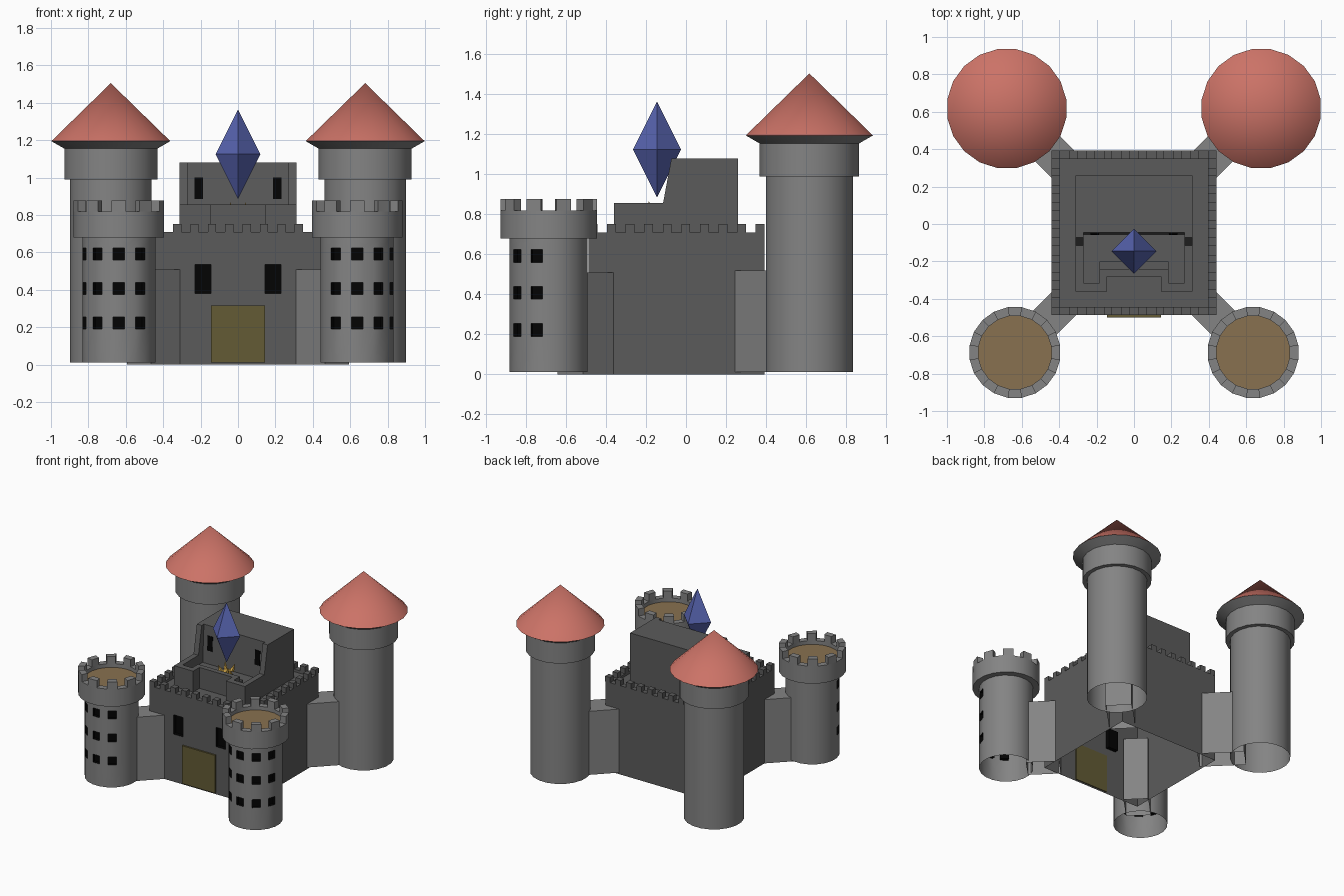
import bpy, bmesh
from math import sin, cos, pi
from mathutils import Vector

if "Cube" in bpy.data.objects:
    bpy.data.objects.remove(bpy.data.objects["Cube"])

SIDES = 20
STEP = 2 * pi / SIDES


def mat(name, rgb):
    m = bpy.data.materials.new(name)
    m.diffuse_color = (*rgb, 1)
    m.use_nodes = True
    m.node_tree.nodes["Principled BSDF"].inputs["Base Color"].default_value = m.diffuse_color
    return m


RED = mat("roof_red", (0.6, 0.17, 0.135))
BROWN = mat("floor_brown", (0.25, 0.165, 0.08))
OLIVE = mat("door_olive", (0.125, 0.105, 0.036))
BLUE = mat("gem_blue", (0.095, 0.125, 0.43))
GOLD = mat("gold", (0.7, 0.42, 0.07))
BLACK = mat("window_black", (0.001, 0.001, 0.001))
GREY = mat("tower_grey", (0.23, 0.23, 0.23))
DARK = mat("keep_grey", (0.105, 0.105, 0.105))


def finish(name, bm, mats=(GREY,), smooth=False, fix=True):
    if fix:
        bmesh.ops.recalc_face_normals(bm, faces=bm.faces)
    me = bpy.data.meshes.new(name)
    bm.to_mesh(me)
    bm.free()
    ob = bpy.data.objects.new(name, me)
    bpy.context.collection.objects.link(ob)
    for m in mats:
        me.materials.append(m)
    if smooth:
        bpy.ops.object.select_all(action='DESELECT')
        ob.select_set(True)
        bpy.context.view_layer.objects.active = ob
        bpy.ops.object.shade_smooth_by_angle()
    return ob


def prism(bm, pts, z0, z1, bottom=True):
    """Extrude an xy outline from z0 to z1."""
    lo = [bm.verts.new((x, y, z0)) for x, y in pts]
    hi = [bm.verts.new((x, y, z1)) for x, y in pts]
    if bottom:
        bm.faces.new(lo[::-1])
    bm.faces.new(hi)
    for i in range(len(pts)):
        j = (i + 1) % len(pts)
        bm.faces.new((lo[i], lo[j], hi[j], hi[i]))


def box(bm, x0, x1, y0, y1, z0, z1):
    prism(bm, [(x0, y0), (x1, y0), (x1, y1), (x0, y1)], z0, z1)


def recess(bm, faces, depth):
    """Push window faces inwards and paint them black."""
    for f in faces:
        n = f.normal.copy()
        new = bmesh.ops.extrude_face_region(bm, geom=[f])["geom"]
        bmesh.ops.translate(bm, vec=-n * depth, verts=[v for v in new if isinstance(v, bmesh.types.BMVert)])
        for c in [v for v in new if isinstance(v, bmesh.types.BMFace)]:
            for e in c.edges:
                for g in e.link_faces:
                    g.material_index = 1
        if f.is_valid:
            bm.faces.remove(f)


def lathe(bm, cx, cy, profile):
    """Spin (r, z) points; returns faces by (segment, side)."""
    rings = []
    for r, z in profile:
        if r == 0:
            rings.append([bm.verts.new((cx, cy, z))] * SIDES)
        else:
            rings.append([bm.verts.new((cx + r * cos((i - .5) * STEP), cy + r * sin((i - .5) * STEP), z))
                          for i in range(SIDES)])
    faces = {}
    for k in range(len(rings) - 1):
        a, b = rings[k], rings[k + 1]
        for i in range(SIDES):
            j = (i + 1) % SIDES
            faces[k, i] = bm.faces.new(list(dict.fromkeys((a[i], a[j], b[j], b[i]))))
    return faces


for s, side in ((-1, "left"), (1, "right")):
    # back tower with cone roof
    cx, cy = s * .68, .617
    bm = bmesh.new()
    lathe(bm, cx, cy, [(.22, .012), (.22, .99), (.252, .99), (.252, 1.155), (.322, 1.195)])
    finish("back_tower_" + side, bm, smooth=True, fix=False)
    bm = bmesh.new()
    lathe(bm, cx, cy, [(.322, 1.195), (0, 1.505)])
    finish("tower_roof_" + side, bm, (RED,), smooth=True, fix=False)

    # front tower with windows on every other face
    cx, cy = s * .637, -.687
    bm = bmesh.new()
    prof = [(.197, .012)]
    for z in (.222, .408, .592):
        prof += [(.197, z - .032), (.197, z + .032)]
    prof += [(.197, .68), (.245, .68), (.245, .82), (.197, .82), (.197, .79)]
    faces = lathe(bm, cx, cy, prof)
    bm.normal_update()
    recess(bm, [faces[k, (-5 + s * a) % SIDES] for k in (1, 3, 5) for a in (-2, 0, 2, 4)], .025)
    finish("front_tower_" + side, bm, (GREY, BLACK), smooth=True, fix=False)
    bm = bmesh.new()
    lathe(bm, cx, cy, [(.197, .79), (0, .79)])
    finish("tower_floor_" + side, bm, (BROWN,), fix=False)
    bm = bmesh.new()
    for i in range(1, SIDES, 2):
        a, b = (i - .5) * STEP, (i + .5) * STEP
        prism(bm, [(cx + r * cos(t), cy + r * sin(t))
                   for r, t in ((.197, a), (.245, a), (.245, b), (.197, b))], .82, .877)
    finish("tower_merlons_" + side, bm)

    # diagonal walls joining towers to keep, open below
    for name, p, q, w, z0, z1 in (("front", (.53, -.58), (.36, -.41), .09, 0, .51),
                                  ("back", (.6, .54), (.36, .30), .095, .012, .52)):
        p, q = Vector((s * p[0], p[1])), Vector((s * q[0], q[1]))
        d = (q - p).normalized()
        n = Vector((-d.y, d.x)) * w
        bm = bmesh.new()
        prism(bm, [p - n, q - n, q + n, p + n], z0, z1, bottom=False)
        finish(name + "_link_wall_" + side, bm)

# keep walls: open bottom, gridded front with recessed windows
X, Y0, Y1, T, TOP, ROOF = .44, -.487, .392, .044, .71, .69
bm = bmesh.new()
xs, zs = (-X, -.23, -.145, .145, .23, X), (0, .38, .535, TOP)
grid = [[bm.verts.new((x, Y0, z)) for x in xs] for z in zs]
cells = {(k, i): bm.faces.new((grid[k][i], grid[k][i + 1], grid[k + 1][i + 1], grid[k + 1][i]))
         for k in range(3) for i in range(5)}


def quad(*pts):
    bm.faces.new([bm.verts.new(p) for p in pts])


quad((X, Y0, 0), (X, Y1, 0), (X, Y1, TOP), (X, Y0, TOP))
quad((X, Y1, 0), (-X, Y1, 0), (-X, Y1, TOP), (X, Y1, TOP))
quad((-X, Y1, 0), (-X, Y0, 0), (-X, Y0, TOP), (-X, Y1, TOP))
out = [(-X, Y0), (X, Y0), (X, Y1), (-X, Y1)]
inn = [(-X + T, Y0 + T), (X - T, Y0 + T), (X - T, Y1 - T), (-X + T, Y1 - T)]
for i in range(4):
    j = (i + 1) % 4
    quad((*out[i], TOP), (*out[j], TOP), (*inn[j], TOP), (*inn[i], TOP))
    quad((*inn[i], TOP), (*inn[j], TOP), (*inn[j], ROOF), (*inn[i], ROOF))
quad(*[(*p, ROOF) for p in inn])
bm.normal_update()
recess(bm, [cells[1, 1], cells[1, 3]], .03)
finish("keep", bm, (DARK, BLACK), fix=False)

# keep merlons: ten per side sharing the corners
bm = bmesh.new()
yc = (Y0 + Y1) / 2
for i in range(10):
    for j in range(10):
        if i in (0, 9) or j in (0, 9):
            x, y = [(-1 + 2 * t / 9) * (X - T / 2) for t in (i, j)]
            box(bm, x - T / 2, x + T / 2, yc + y - T / 2, yc + y + T / 2, TOP, .752)
finish("keep_merlons", bm, (DARK,))

# door
bm = bmesh.new()
box(bm, -.145, .145, -.5, -.48, .012, .315)
finish("door", bm, (OLIVE,))


# upper hall: steep front panel between sloping side wings
def side_profile(bm, prof, x0, x1):
    a, b = [[bm.verts.new((x, y, z)) for y, z in prof] for x in (x0, x1)]
    bm.faces.new(a)
    bm.faces.new(b)
    for i in range(len(prof)):
        j = (i + 1) % len(prof)
        bm.faces.new((a[i], a[j], b[j], b[i]))


bm = bmesh.new()
side_profile(bm, [(.26, ROOF), (-.06, ROOF), (-.06, .78), (-.045, 1.08), (.26, 1.08)], -.27, .27)
for s in (-1, 1):
    side_profile(bm, [(.26, ROOF), (-.115, ROOF), (-.115, .855), (-.073, 1.08), (.26, 1.08)], s * .27, s * .313)
finish("upper_hall", bm, (DARK,))
bm = bmesh.new()
for s in (-1, 1):
    side_profile(bm, [(-.04, .885), (-.059, .885), (-.053, 1.0), (-.04, 1.0)], s * .21 - .022, s * .21 + .022)
finish("hall_windows", bm, (BLACK,))


# balcony floor, parapet and inner step
def both(pts):
    return pts + [(-x, y) for x, y in reversed(pts)]


bm = bmesh.new()
outer = [(-.313, -.1), (-.313, -.36), (-.145, -.36), (-.145, -.28)]
inner = [(-.185, -.24), (-.185, -.315), (-.27, -.315), (-.27, -.1)]
prism(bm, both([(-.313, -.045)] + outer[1:]), ROOF, .78)
prism(bm, both(outer) + both(inner[::-1])[::-1], .78, .857)
box(bm, -.185, .185, -.24, -.2, .78, .815)
finish("balcony", bm, (DARK,))

# gold gem stand with spikes
GY = -.145
bm = bmesh.new()
bmesh.ops.create_cone(bm, cap_ends=True, segments=8, radius1=.045, radius2=.03, depth=.04)
bmesh.ops.translate(bm, verts=bm.verts, vec=(0, GY, .8))
for k in range(4):
    t = k * pi / 2 + pi / 4
    d, n = Vector((cos(t), sin(t), 0)), Vector((-sin(t), cos(t), 0)) * .014
    c = Vector((0, GY, .815))
    tip = bm.verts.new(c + d * .062 + Vector((0, 0, .055)))
    base = [bm.verts.new(c + v) for v in (d * .018, d * .035 + n, d * .055 - Vector((0, 0, .012)), d * .035 - n)]
    bm.faces.new(base)
    for i in range(4):
        bm.faces.new((base[i], base[(i + 1) % 4], tip))
finish("gem_stand", bm, (GOLD,))

# floating gem
bm = bmesh.new()
ring = [bm.verts.new((.12 * cos(k * pi / 2), GY + .12 * sin(k * pi / 2), 1.125)) for k in range(4)]
for z in (.885, 1.365):
    tip = bm.verts.new((0, GY, z))
    for i in range(4):
        bm.faces.new((ring[i], ring[(i + 1) % 4], tip))
finish("gem", bm, (BLUE,))
